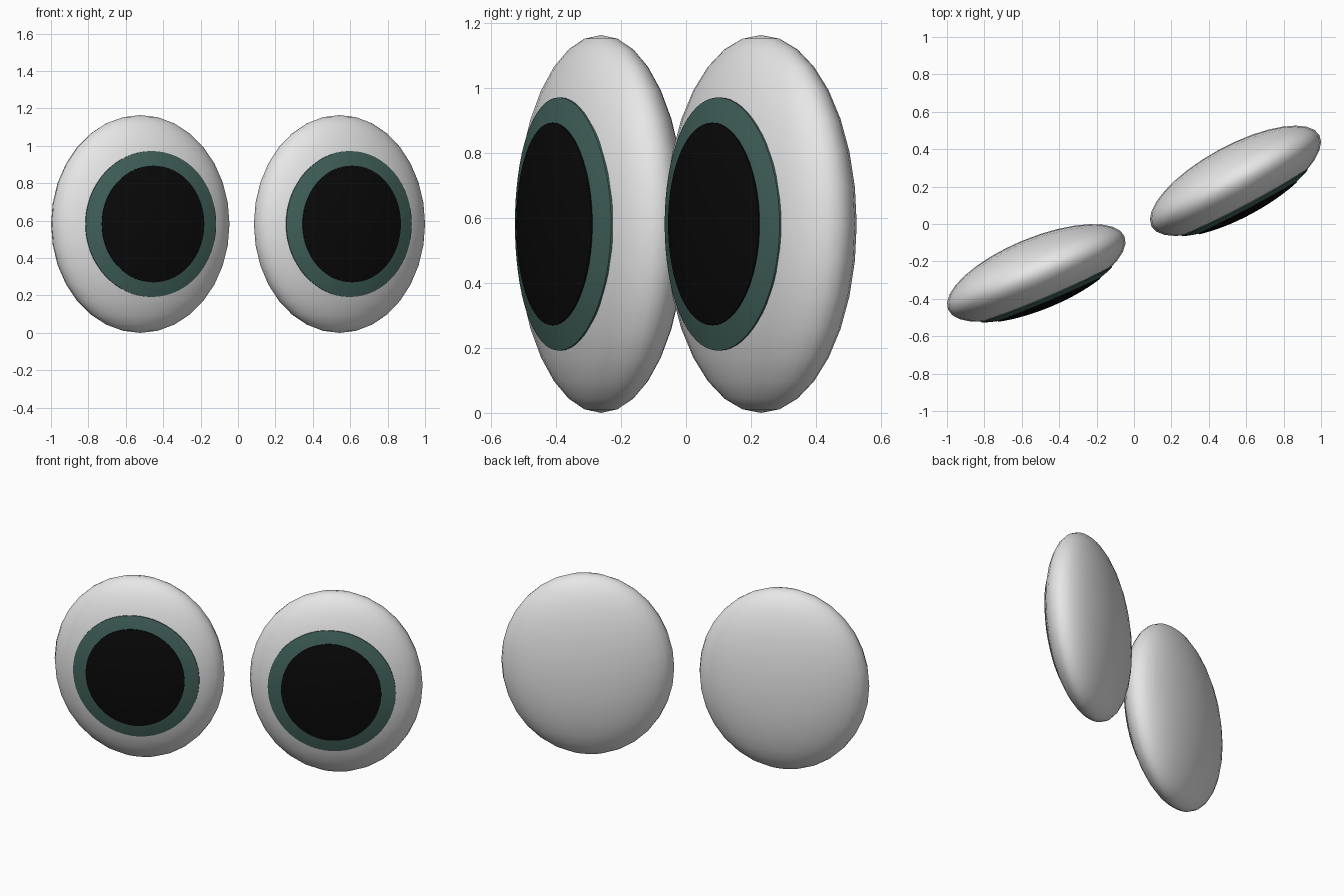
import bpy
import bmesh
import math
from mathutils import Matrix

cube = bpy.data.objects.get("Cube")
if cube:
    bpy.data.objects.remove(cube, do_unlink=True)

# Half width, half depth and half height of each eyeball
A, B, C = 0.511, 0.188, 0.582


def material(name, color):
    m = bpy.data.materials.new(name)
    m.use_nodes = True
    m.diffuse_color = (*color, 1)
    bsdf = m.node_tree.nodes["Principled BSDF"]
    bsdf.inputs["Base Color"].default_value = (*color, 1)
    bsdf.inputs["Roughness"].default_value = 0.6
    return m


WHITE = material("eye white", (0.8, 0.8, 0.8))
GREEN = material("iris green", (0.055, 0.125, 0.108))
BLACK = material("pupil black", (0.003, 0.003, 0.003))


def finish(name, bm, mat, place):
    bmesh.ops.recalc_face_normals(bm, faces=bm.faces)
    mesh = bpy.data.meshes.new(name)
    bm.to_mesh(mesh)
    bm.free()
    mesh.materials.append(mat)
    obj = bpy.data.objects.new(name, mesh)
    bpy.context.collection.objects.link(obj)
    obj.matrix_world = place
    bpy.ops.object.select_all(action='DESELECT')
    obj.select_set(True)
    bpy.context.view_layer.objects.active = obj
    bpy.ops.object.shade_smooth_by_angle(angle=math.radians(40))


def eyeball(name, place):
    bm = bmesh.new()
    bmesh.ops.create_uvsphere(bm, u_segments=32, v_segments=16, radius=1)
    bmesh.ops.scale(bm, vec=(A, B, C), verts=bm.verts)
    finish(name, bm, WHITE, place)


def curved_disc(name, half_w, half_h, shift, lift, mat, place):
    """Thin oval plate that follows the front of the eyeball."""
    bm = bmesh.new()
    sides, rings = 64, 10

    def point(r, angle, offset):
        x = shift + half_w * r * math.cos(angle)
        z = half_h * r * math.sin(angle)
        depth = B * math.sqrt(max(0, 1 - (x / A) ** 2 - (z / C) ** 2))
        return bm.verts.new((x, -depth - offset, z))

    # Centre outwards, then a short rim sinking into the eyeball
    steps = [(i / rings, lift) for i in range(1, rings + 1)] + [(1, -0.004)]
    centre = point(0, 0, lift)
    loops = [[point(r, math.tau * k / sides, o) for k in range(sides)]
             for r, o in steps]
    for k in range(sides):
        n = (k + 1) % sides
        bm.faces.new((centre, loops[0][k], loops[0][n]))
        for inner, outer in zip(loops, loops[1:]):
            bm.faces.new((inner[k], outer[k], outer[n], inner[n]))
    finish(name, bm, mat, place)


# Side, centre x, centre y, turn in degrees, sideways shift of the pupil
for side, x, y, turn, shift in (("right", -0.5225, -0.262, 22.5, 0.008),
                                ("left", 0.5425, 0.231, 28.6, -0.012)):
    place = (Matrix.Translation((x, y, C))
             @ Matrix.Rotation(math.radians(turn), 4, 'Z'))
    eyeball(side + "_eyeball", place)
    curved_disc(side + "_iris", 0.379, 0.39, shift, 0.004, GREEN, place)
    curved_disc(side + "_pupil", 0.297, 0.312, shift, 0.008, BLACK, place)
